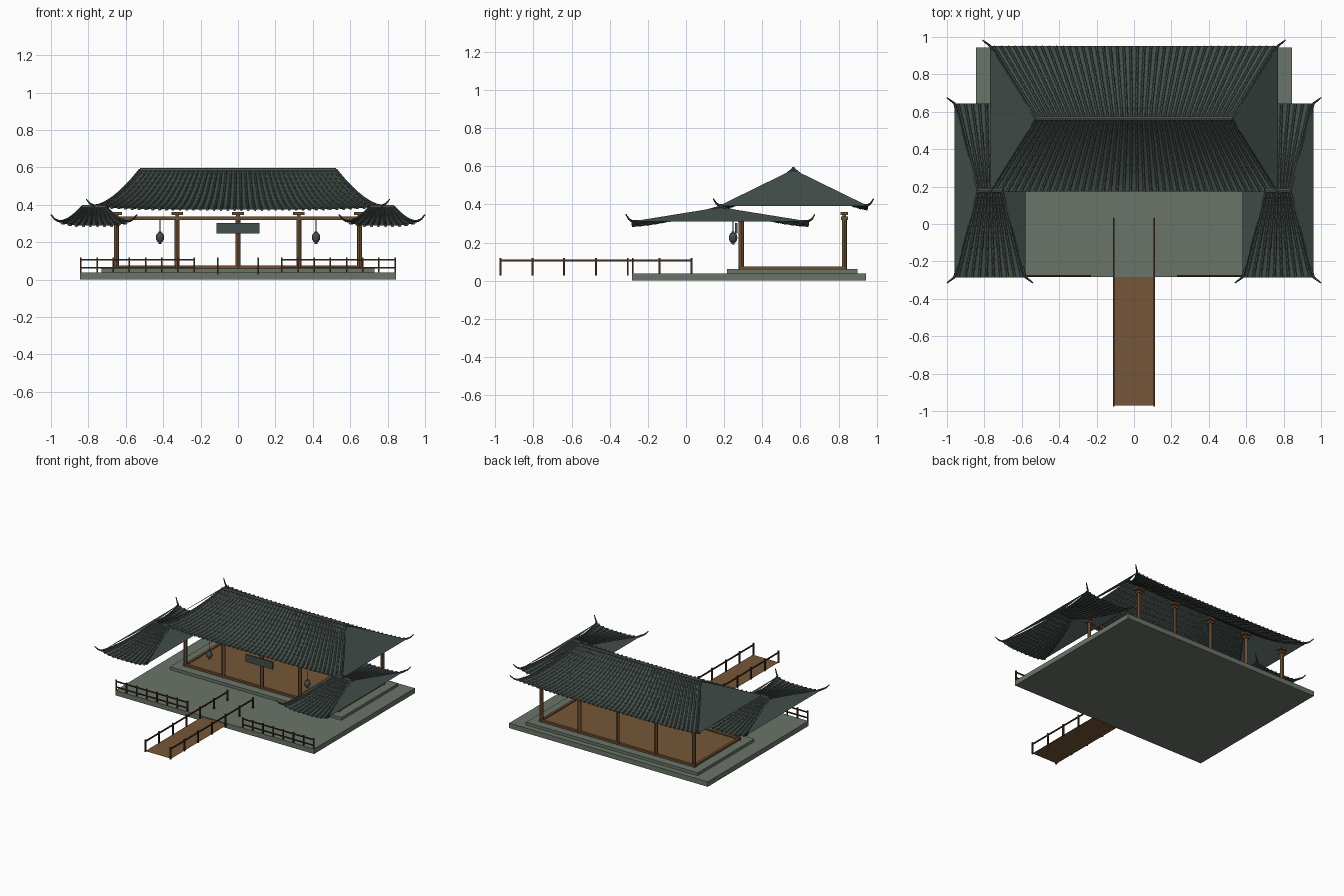
import bpy, bmesh, math
from mathutils import Vector

if "Cube" in bpy.data.objects:
    bpy.data.objects.remove(bpy.data.objects["Cube"])


def material(name, r, g, b):
    m = bpy.data.materials.new(name)
    lin = [(c / 255 / 12.92) if c < 11 else ((c / 255 + 0.055) / 1.055) ** 2.4 for c in (r, g, b)]
    m.diffuse_color = (*lin, 1)
    m.use_nodes = True
    m.node_tree.nodes["Principled BSDF"].inputs["Base Color"].default_value = m.diffuse_color
    return m


STONE = material("grey green stone", 106, 116, 104)
DECK = material("deck wood", 118, 86, 56)
POST = material("column wood", 108, 78, 50)
RAIL = material("dark rail wood", 68, 48, 34)
ROOF = material("dark slate", 66, 78, 74)
TILE = material("tile slate", 76, 86, 80)
RIDGE = material("ridge grey", 92, 102, 94)
LAMP = material("lantern grey", 70, 78, 78)


def finish(name, bm, mat, smooth=False):
    me = bpy.data.meshes.new(name)
    bm.to_mesh(me)
    bm.free()
    ob = bpy.data.objects.new(name, me)
    bpy.context.collection.objects.link(ob)
    me.materials.append(mat)
    for p in me.polygons:
        p.use_smooth = smooth
    return ob


def add_box(bm, x0, x1, y0, y1, z0, z1):
    vs = bmesh.ops.create_cube(bm, size=1)["verts"]
    for v in vs:
        v.co = ((x0 + x1) / 2 + v.co.x * (x1 - x0), (y0 + y1) / 2 + v.co.y * (y1 - y0),
                (z0 + z1) / 2 + v.co.z * (z1 - z0))


def boxes(name, mat, *dims):
    bm = bmesh.new()
    for d in dims:
        add_box(bm, *d)
    return finish(name, bm, mat)


def add_tube(bm, pts, radii, sides=6):
    """Tube through points with one radius per point, capped."""
    pts = [Vector(p) for p in pts]
    rings = []
    for i, (p, r) in enumerate(zip(pts, radii)):
        d = (pts[min(i + 1, len(pts) - 1)] - pts[max(i - 1, 0)]).normalized()
        ref = Vector((0, 0, 1)) if abs(d.z) < 0.95 else Vector((1, 0, 0))
        a = d.cross(ref).normalized()
        b = a.cross(d)
        rings.append([bm.verts.new(p + (a * math.cos(k * math.tau / sides) + b * math.sin(k * math.tau / sides)) * r)
                      for k in range(sides)])
    for r0, r1 in zip(rings, rings[1:]):
        for k in range(sides):
            j = (k + 1) % sides
            bm.faces.new((r0[k], r0[j], r1[j], r1[k]))
    bm.faces.new(rings[0][::-1])
    bm.faces.new(rings[-1])


def hip_roof(name, cx, cy, hx, hy, ridge, zr, ze, lift, ribs, horn):
    """Two sagging tiled slopes, two flat end triangles, ribs, hips and horns."""
    def surf(u, t, side):
        half = ridge + (hx - ridge) * t
        z = zr - (zr - ze) * (1 - (1 - t) ** 1.5) + lift * abs(u) ** 4 * t * t
        return Vector((cx + u * half, cy + side * hy * t, z))

    N, M = 24, 12
    slopes, tiles, hips, ends = (bmesh.new() for _ in range(4))
    for side in (-1, 1):
        g = [[slopes.verts.new(surf(-1 + 2 * i / N, j / M, side)) for i in range(N + 1)] for j in range(M + 1)]
        for j in range(M):
            for i in range(N):
                q = (g[j][i], g[j + 1][i], g[j + 1][i + 1], g[j][i + 1])
                slopes.faces.new(q if side < 0 else q[::-1])
        # stacked tile ribs: each tile widens towards the eave
        for k in range(ribs):
            u = -1 + 2 * (k + 0.5) / ribs
            pts, rad = [], []
            for j in range(M):
                pts += [surf(u, j / M, side), surf(u, (j + 0.93) / M, side)]
                rad += [0.0055, 0.0085]
            add_tube(tiles, pts, rad)
        # hip tubes ending in upturned horns
        for s in (-1, 1):
            pts = [surf(s, j / M, side) + Vector((0, 0, 0.003)) for j in range(M + 1)]
            rad = [0.007] * (M + 1)
            c = pts[-1]
            for f, up in ((0.5, 0.3), (1, 1)):
                pts.append(c + Vector((s * horn * f, side * horn * 0.75 * f, horn * 0.85 * up)))
                rad.append(0.007 - 0.004 * f)
            add_tube(hips, pts, rad)
    # flat end triangles
    for s in (-1, 1):
        tri = [(cx + s * ridge, cy, zr), (cx + s * hx, cy - hy, ze + lift), (cx + s * hx, cy + hy, ze + lift)]
        vs = [ends.verts.new(p) for p in tri]
        ends.faces.new(vs if s > 0 else vs[::-1])
    finish(name + "_slopes", slopes, ROOF, True)
    finish(name + "_tile_ribs", tiles, TILE)
    finish(name + "_hips", hips, ROOF)
    finish(name + "_end_panels", ends, ROOF)
    bm = bmesh.new()
    add_tube(bm, [(cx - ridge, cy, zr + 0.003), (cx + ridge, cy, zr + 0.003)], [0.011] * 2, 8)
    finish(name + "_ridge", bm, RIDGE)


# stone terrace, step and wooden floor
boxes("terrace", STONE, (-0.845, 0.845, -0.283, 0.943, 0, 0.038))
boxes("step", STONE, (-0.73, 0.73, 0.215, 0.9, 0.038, 0.06))
boxes("floor", DECK, (-0.65, 0.65, 0.285, 0.835, 0.06, 0.067))
boxes("sills", POST, *[(-0.665, 0.665, y - 0.01, y + 0.01, 0.06, 0.075) for y in (0.29, 0.83)],
      *[(x - 0.01, x + 0.01, 0.29, 0.83, 0.06, 0.075) for x in (-0.65, 0.65)])

# columns with block, neck and cap
cols, caps = bmesh.new(), bmesh.new()
for x in (-0.65, -0.325, 0, 0.325, 0.65):
    for y in (0.29, 0.83):
        add_tube(cols, [(x, y, 0.06), (x, y, 0.32)], [0.0135] * 2, 12)
        add_box(caps, x - 0.018, x + 0.018, y - 0.018, y + 0.018, 0.318, 0.336)
        add_box(caps, x - 0.01, x + 0.01, y - 0.01, y + 0.01, 0.336, 0.346)
        add_box(caps, x - 0.031, x + 0.031, y - 0.02, y + 0.02, 0.345, 0.36)
finish("columns", cols, POST, True)
bpy.context.view_layer.objects.active = bpy.data.objects["columns"]
bpy.data.objects["columns"].select_set(True)
bpy.ops.object.shade_smooth_by_angle()
finish("column_caps", caps, POST)
boxes("front_beam", POST, (-0.69, 0.69, 0.28, 0.3, 0.318, 0.337))

# main roof and two wing roofs
hip_roof("main_roof", 0, 0.563, 0.77, 0.39, 0.525, 0.583, 0.375, 0.017, 42, 0.04)
for nm, s in (("left", -1), ("right", 1)):
    hip_roof(nm + "_wing_roof", s * 0.77, 0.18, 0.19, 0.465, 0.065, 0.385, 0.288, 0.022, 10, 0.04)

# hanging plaque and lanterns
boxes("plaque", ROOF, (-0.115, 0.115, 0.258, 0.27, 0.247, 0.303))
for nm, s in (("left", -1), ("right", 1)):
    bm = bmesh.new()
    prof = [(0.19, 0.007), (0.199, 0.008), (0.202, 0.014), (0.212, 0.02), (0.225, 0.0225),
            (0.238, 0.02), (0.248, 0.014), (0.251, 0.008), (0.258, 0.007)]
    add_tube(bm, [(s * 0.417, 0.247, z) for z, r in prof], [r for z, r in prof], 12)
    finish(nm + "_lantern", bm, LAMP)
    bm = bmesh.new()
    add_tube(bm, [(s * 0.417, 0.247, 0.255), (s * 0.417, 0.247, 0.32)], [0.002] * 2)
    finish(nm + "_lantern_cord", bm, RAIL)

# terrace railings along the front edge
rails = []
for s in (-1, 1):
    x0, x1 = sorted((s * 0.232, s * 0.843))
    rails += [(x0, x1, -0.282, -0.274, z - 0.004, z + 0.004) for z in (0.063, 0.106)]
    for k in range(8):
        x = s * (0.235 + 0.605 * k / 7)
        rails.append((x - 0.004, x + 0.004, -0.283, -0.274, 0.036, 0.119))
boxes("terrace_railings", RAIL, *rails)

# footbridge: thin deck and railings
bm = bmesh.new()
bm.faces.new([bm.verts.new(p) for p in ((-0.11, -0.97, 0.03), (0.11, -0.97, 0.03), (0.11, 0.03, 0.03), (-0.11, 0.03, 0.03))])
finish("bridge_deck", bm, DECK)
rails = []
for x in (-0.108, 0.108):
    rails.append((x - 0.004, x + 0.004, -0.975, 0.03, 0.101, 0.11))
    for k in range(7):
        y = -0.972 + k * 1.0 / 6
        rails.append((x - 0.005, x + 0.005, y - 0.005, y + 0.005, 0.026, 0.119))
boxes("bridge_railings", RAIL, *rails)
